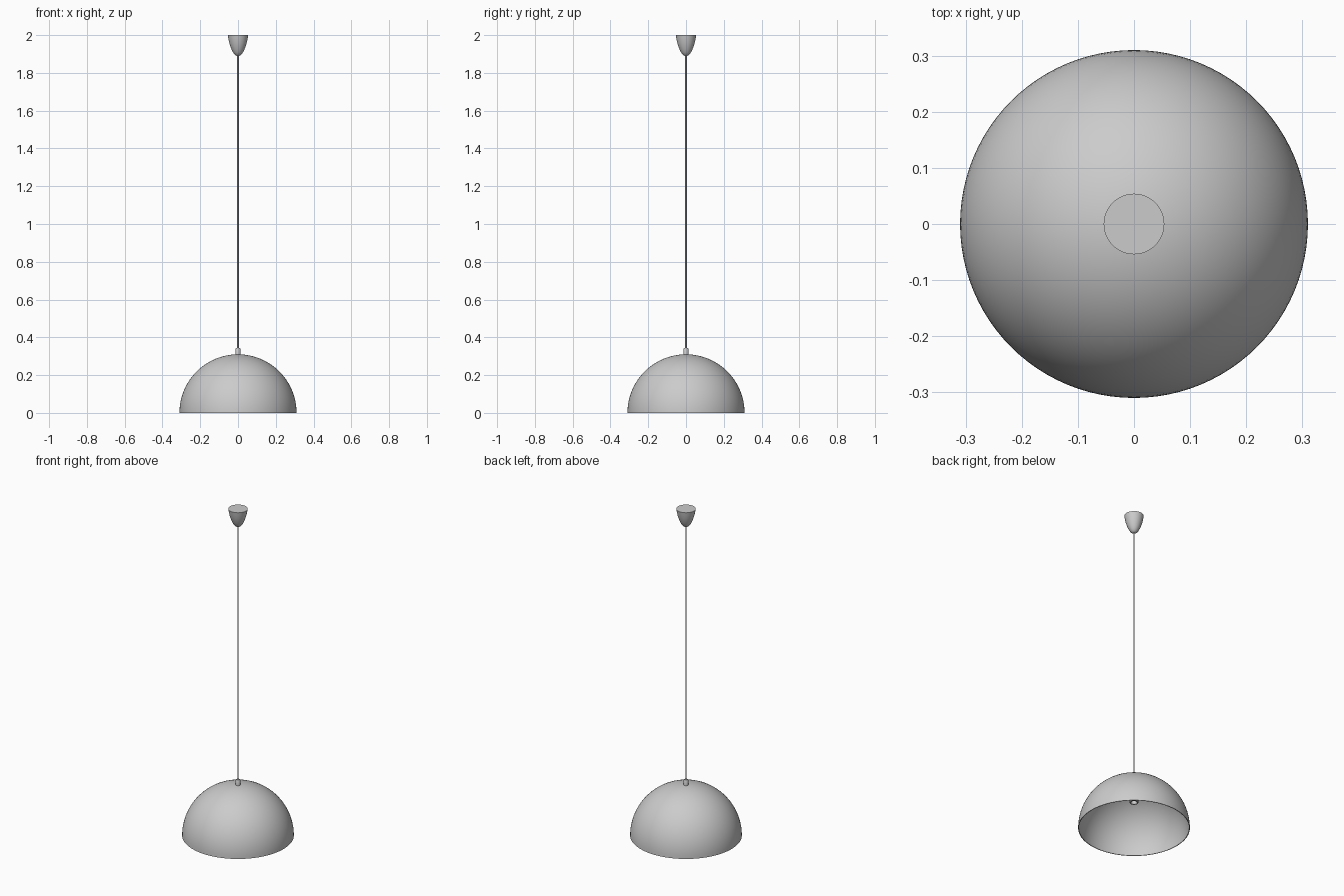
import bpy, bmesh, math

if "Cube" in bpy.data.objects:
    bpy.data.objects.remove(bpy.data.objects["Cube"])


def lathe(name, profile, segments=64):
    """Revolve (radius, z) points about the z axis; radius 0 points become poles."""
    bm = bmesh.new()
    verts = [bm.verts.new((r, 0, z)) for r, z in profile]
    edges = [bm.edges.new(pair) for pair in zip(verts, verts[1:])]
    bmesh.ops.spin(bm, geom=verts + edges, cent=(0, 0, 0), axis=(0, 0, 1),
                   angle=math.tau, steps=segments)
    bmesh.ops.remove_doubles(bm, verts=bm.verts, dist=1e-5)
    bmesh.ops.recalc_face_normals(bm, faces=bm.faces)
    mesh = bpy.data.meshes.new(name)
    bm.to_mesh(mesh)
    bm.free()
    obj = bpy.data.objects.new(name, mesh)
    bpy.context.collection.objects.link(obj)
    bpy.ops.object.select_all(action='DESELECT')
    obj.select_set(True)
    bpy.context.view_layer.objects.active = obj
    bpy.ops.object.shade_smooth_by_angle(angle=math.radians(35))
    return obj


def arc(radius, steps, reverse=False):
    """Quarter circle from the rim (z = 0) up to the pole."""
    pts = [(radius * math.cos(math.pi / 2 * i / steps) if i < steps else 0,
            radius * math.sin(math.pi / 2 * i / steps)) for i in range(steps + 1)]
    return pts[::-1] if reverse else pts


# Hemispherical shade: thin shell with a flat rim
lathe("shade", arc(0.306, 24, True) + arc(0.31, 24), 96)

# Cord grip on top of the shade
lathe("cord_grip", [(0, 0.305), (0.013, 0.305), (0.013, 0.338),
                    (0.010, 0.343), (0, 0.343)], 32)

# Hanging cord
lathe("cord", [(0, 0.30), (0.004, 0.30), (0.004, 1.90), (0, 1.90)], 16)

# Ceiling canopy: rounded cup with a flat top
cup = [(0, 1.89), (0.008, 1.89), (0.017, 1.896), (0.026, 1.908), (0.034, 1.924),
       (0.041, 1.942), (0.047, 1.962), (0.051, 1.982), (0.054, 2.0), (0, 2.0)]
lathe("ceiling_canopy", cup, 48)

# Bulb socket inside the shade, open at the bottom
lathe("bulb_socket", [(0, 0.305), (0.015, 0.305), (0.020, 0.285), (0.024, 0.27),
                      (0.024, 0.163), (0.018, 0.163), (0.018, 0.215), (0, 0.215)], 32)
